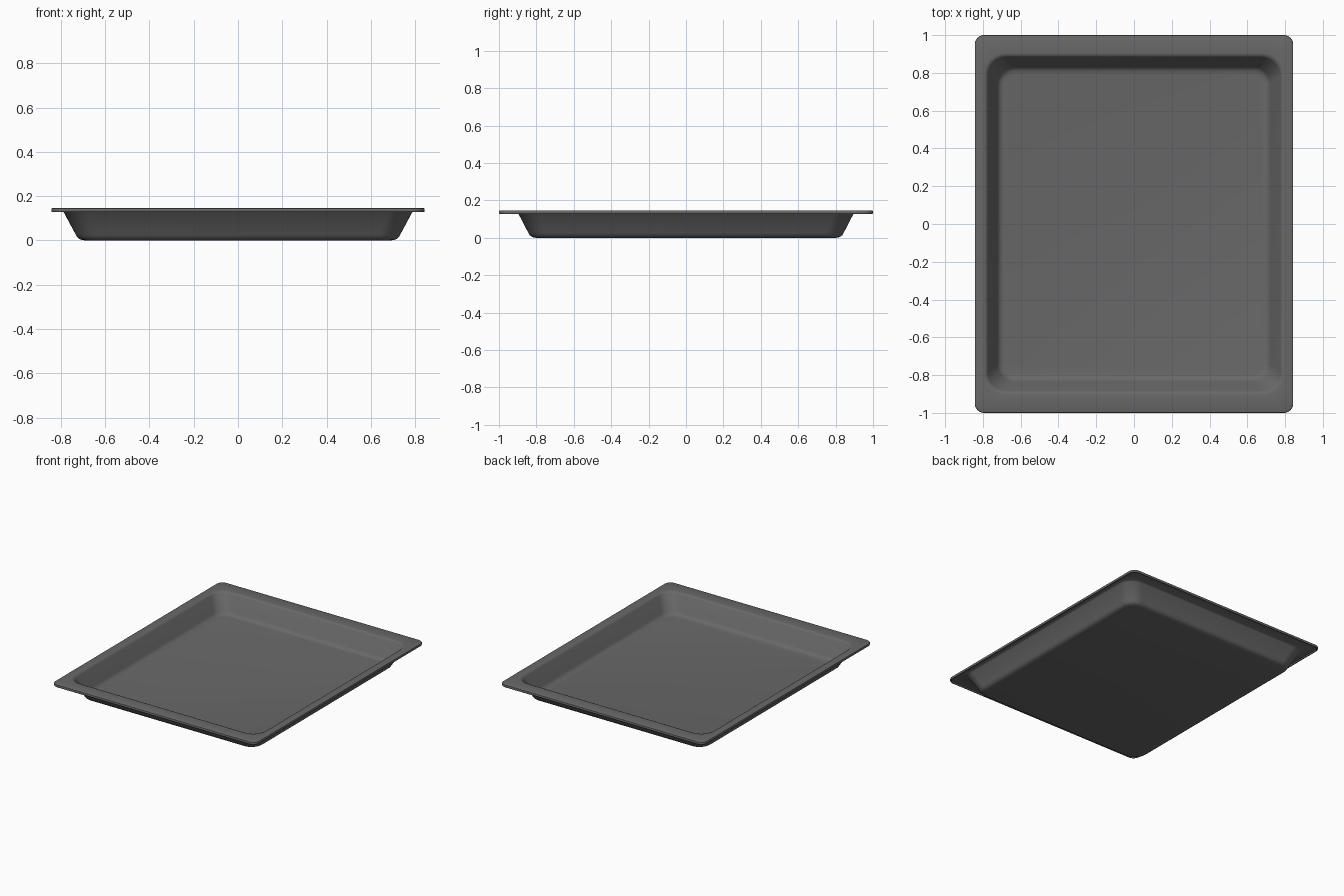
import bpy, bmesh, math

SEG = 10  # segments per rounded corner


def ring(bm, hx, hy, r, z):
    """Rounded rectangle loop of vertices."""
    verts = []
    for i, (sx, sy) in enumerate([(1, 1), (-1, 1), (-1, -1), (1, -1)]):
        for k in range(SEG + 1):
            a = math.radians(90 * i + 90 * k / SEG)
            verts.append(bm.verts.new((sx * (hx - r) + r * math.cos(a),
                                       sy * (hy - r) + r * math.sin(a), z)))
    return verts


def bridge(bm, a, b):
    n = len(a)
    for i in range(n):
        bm.faces.new((a[i], a[(i + 1) % n], b[(i + 1) % n], b[i]))


# Cross-section from the inner floor, over the rim and lip, to the underside:
# (half width, half depth, corner radius, height)
profile = [
    # inner floor curve and sloping wall
    (0.685, 0.795, 0.060, 0.010),
    (0.702, 0.812, 0.075, 0.013),
    (0.715, 0.825, 0.085, 0.021),
    (0.723, 0.833, 0.090, 0.033),
    (0.774, 0.883, 0.100, 0.134),
    (0.780, 0.889, 0.103, 0.142),
    (0.788, 0.897, 0.106, 0.146),
    (0.796, 0.904, 0.108, 0.147),
    # flat rim and rounded, turned-down lip
    (0.836, 0.993, 0.043, 0.147),
    (0.841, 0.998, 0.048, 0.145),
    (0.843, 1.000, 0.050, 0.140),
    (0.843, 1.000, 0.050, 0.132),
    (0.840, 0.997, 0.047, 0.128),
    (0.834, 0.991, 0.041, 0.128),
    (0.831, 0.988, 0.038, 0.132),
    (0.831, 0.988, 0.038, 0.137),
    # underside of rim and outer wall
    (0.796, 0.904, 0.108, 0.137),
    (0.789, 0.897, 0.106, 0.131),
    (0.733, 0.843, 0.098, 0.027),
    (0.725, 0.835, 0.092, 0.013),
    (0.712, 0.822, 0.080, 0.004),
    (0.692, 0.802, 0.065, 0.000),
]

# Baking tray
bm = bmesh.new()
rings = [ring(bm, *p) for p in profile]
for a, b in zip(rings, rings[1:]):
    bridge(bm, a, b)
bm.faces.new(rings[0])
bm.faces.new(rings[-1])
bmesh.ops.recalc_face_normals(bm, faces=bm.faces)
mesh = bpy.data.meshes.new("baking_tray")
bm.to_mesh(mesh)
bm.free()
tray = bpy.data.objects.new("baking_tray", mesh)
bpy.context.collection.objects.link(tray)

# Dark metal
mat = bpy.data.materials.new("dark_metal")
mat.diffuse_color = (0.14, 0.14, 0.14, 1)
mesh.materials.append(mat)

bpy.context.view_layer.objects.active = tray
tray.select_set(True)
bpy.ops.object.shade_smooth_by_angle(angle=math.radians(40))
